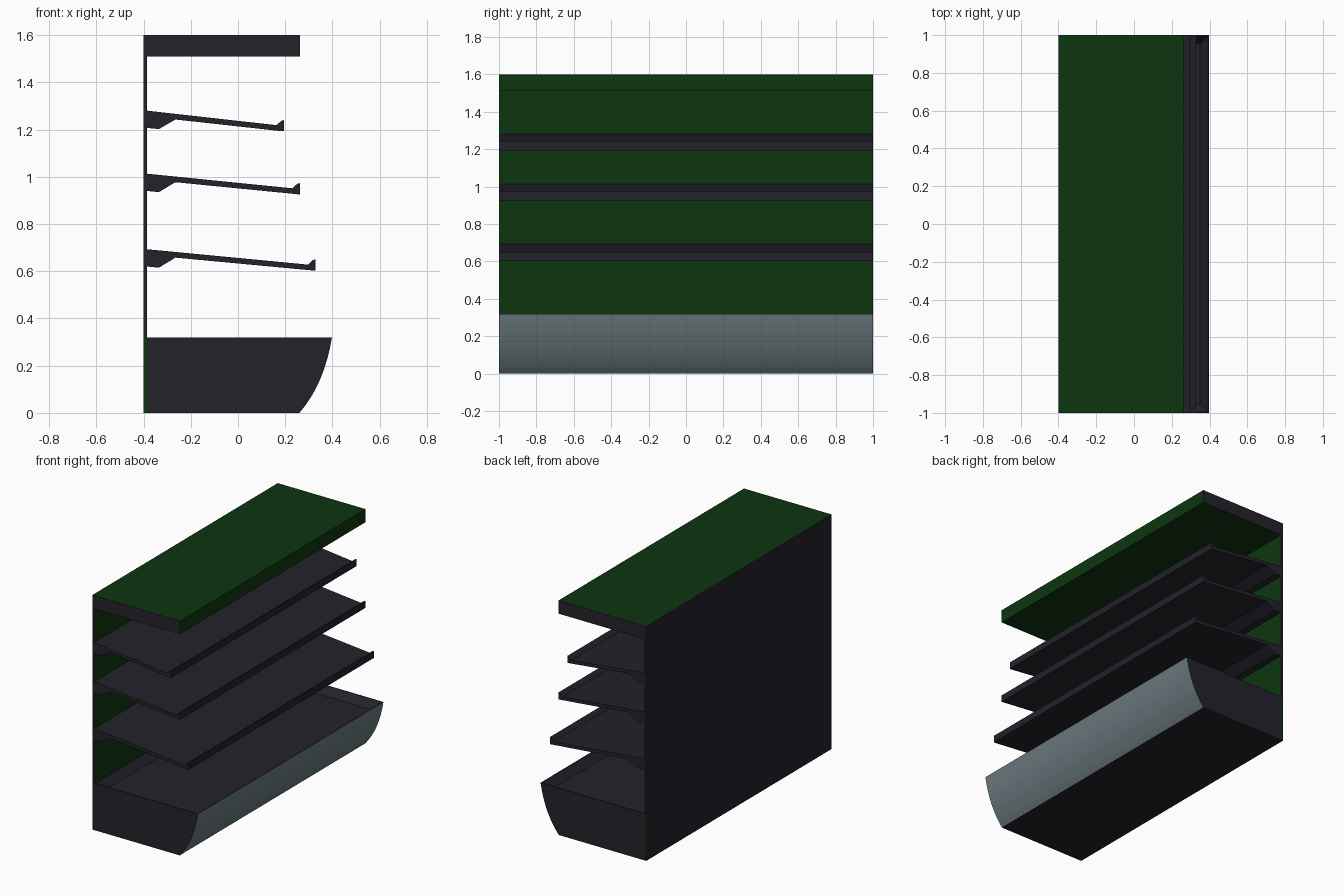
import bpy, bmesh

if "Cube" in bpy.data.objects:
    bpy.data.objects.remove(bpy.data.objects["Cube"])


def material(name, rgb):
    m = bpy.data.materials.new(name)
    m.diffuse_color = (*rgb, 1)
    m.use_nodes = True
    m.node_tree.nodes["Principled BSDF"].inputs["Base Color"].default_value = m.diffuse_color
    return m


DARK, GREEN, GREY = 0, 1, 2
MATS = [material("charcoal", (0.017, 0.016, 0.024)),
        material("dark green", (0.004, 0.036, 0.005)),
        material("blue grey", (0.15, 0.20, 0.22))]


def extrude_profile(name, profile, rule, edit=None):
    """Sweep an x-z profile along y from -1 to 1; rule picks each face colour."""
    bm = bmesh.new()
    a = [bm.verts.new((x, -1, z)) for x, z in profile]
    b = [bm.verts.new((x, 1, z)) for x, z in profile]
    bm.faces.new(a)
    bm.faces.new(b[::-1])
    n = len(profile)
    for i in range(n):
        j = (i + 1) % n
        bm.faces.new((a[i], b[i], b[j], a[j]))
    bmesh.ops.recalc_face_normals(bm, faces=bm.faces[:])
    bm.normal_update()
    if edit:
        edit(bm)
        bm.normal_update()
    for f in bm.faces:
        f.material_index = rule(f.normal, f.calc_center_median())
    me = bpy.data.meshes.new(name)
    bm.to_mesh(me)
    bm.free()
    for m in MATS:
        me.materials.append(m)
    ob = bpy.data.objects.new(name, me)
    bpy.context.collection.objects.link(ob)
    return ob


# Back panel: green inside, charcoal outside, green edge beside the base
def rect(x0, x1, z0, z1):
    return [(x0, z0), (x1, z0), (x1, z1), (x0, z1)]


extrude_profile("back_panel_lower", rect(-0.4, -0.385, 0, 0.32),
                lambda n, c: DARK if n.x < -0.5 or n.z < -0.5 else GREEN)
extrude_profile("back_panel_upper", rect(-0.4, -0.385, 0.32, 1.51),
                lambda n, c: GREEN if n.x > 0.5 else DARK)

# Canopy: green top, front and underside, charcoal ends and back
extrude_profile("canopy", rect(-0.4, 0.262, 1.51, 1.6),
                lambda n, c: DARK if abs(n.y) > 0.5 or n.x < -0.5 else GREEN)


# Base: curved front and a shallow sloped well in the top
def curve(t):
    p = ((0.26, 0), (0.365, 0.12), (0.398, 0.32))
    w = ((1 - t) ** 2, 2 * t * (1 - t), t * t)
    return tuple(sum(w[i] * p[i][k] for i in range(3)) for k in (0, 1))


def sink_well(bm):
    top = [f for f in bm.faces if f.normal.z > 0.9]
    bmesh.ops.inset_region(bm, faces=top, thickness=0.008)
    bmesh.ops.inset_region(bm, faces=top, thickness=0.06)
    for v in top[0].verts:
        v.co.z -= 0.05


extrude_profile("base_tub", [(-0.385, 0)] + [curve(i / 8) for i in range(9)] + [(-0.385, 0.32)],
                lambda n, c: GREY if n.x > 0.3 and c.x > 0.25 and n.z < 0.1 else DARK,
                sink_well)


# Sloping shelves with rear bracket and front lip
def shelf(name, tip, z_back, z_tip):
    def top(x):
        return z_back + (z_tip + 0.022 - z_back) * (x + 0.385) / (tip + 0.385)
    extrude_profile(name, [
        (-0.385, z_back), (-0.385, z_back - 0.073), (-0.335, z_back - 0.078),
        (-0.265, top(-0.265) - 0.024), (tip - 0.01, z_tip), (tip, z_tip),
        (tip, z_tip + 0.047), (tip - 0.01, z_tip + 0.045),
        (tip - 0.032, top(tip - 0.032))], lambda n, c: DARK)


shelf("lower_shelf", 0.328, 0.693, 0.603)
shelf("middle_shelf", 0.262, 1.013, 0.926)
shelf("upper_shelf", 0.195, 1.28, 1.193)
